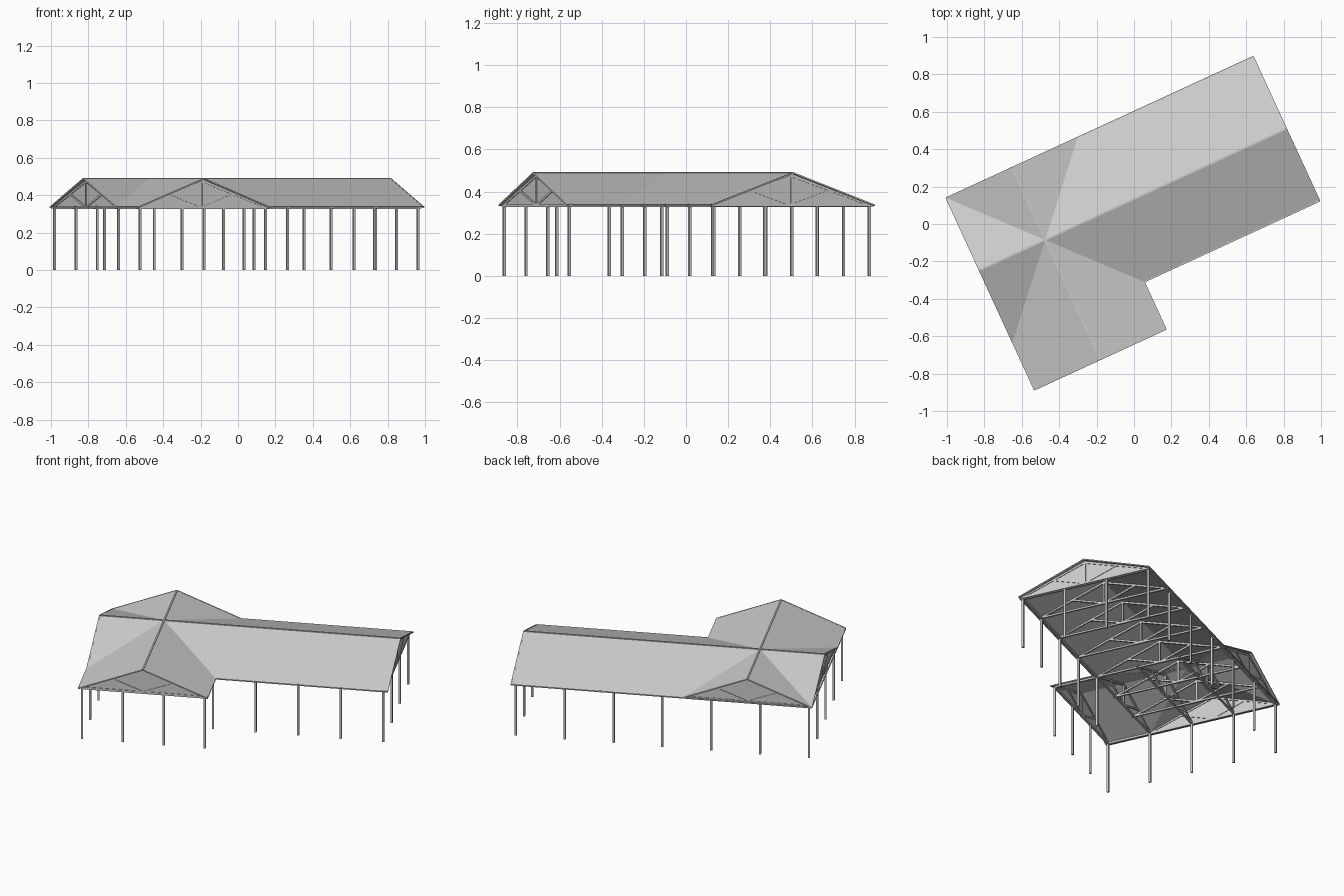
import bpy, bmesh, math
from mathutils import Vector, Matrix

if "Cube" in bpy.data.objects:
    bpy.data.objects.remove(bpy.data.objects["Cube"])

# Local plan frame: u along the main ridge, v across it, origin where ridges cross
ANG = math.atan2(0.755, 1.64)
FRAME = Matrix.Translation((-0.475, -0.085, 0)) @ Matrix.Rotation(ANG, 4, 'Z')
U1, V, W, VF = 1.42, 0.425, 0.387, 0.704   # main end, main half width, wing half width, wing front
EAVE, RIDGE, IN = 0.335, 0.488, 0.018      # heights and inset of the frame under the roof
RISE = RIDGE - EAVE


def finish(name, bm):
    bmesh.ops.recalc_face_normals(bm, faces=bm.faces)
    me = bpy.data.meshes.new(name)
    bm.to_mesh(me)
    bm.free()
    ob = bpy.data.objects.new(name, me)
    ob.matrix_world = FRAME
    bpy.context.collection.objects.link(ob)
    return ob


def bar(bm, a, b, w, d=None):
    """Square bar from a to b."""
    a, b = Vector(a), Vector(b)
    axis = b - a
    side = axis.cross(Vector((0, 0, 1)))
    side = side.normalized() if side.length > 1e-5 else Vector((1, 0, 0))
    up = side.cross(axis).normalized()
    m = Matrix((side * w, up * (d or w), axis)).transposed().to_4x4()
    m.translation = (a + b) / 2
    bmesh.ops.create_cube(bm, size=1, matrix=m)


def bars(name, segments, w):
    bm = bmesh.new()
    for a, b in segments:
        bar(bm, a, b, w)
    return finish(name, bm)


def truss(name, origin, across, half, w=0.011):
    """Triangular truss with king post and two diagonals."""
    o, x = Vector(origin), Vector(across) * half
    base, top = Vector((0, 0, EAVE)), Vector((0, 0, RIDGE - 0.008))
    drop = Vector((0, 0, -0.006))
    segs = [(o + base - x, o + base + x), (o + base, o + top)]
    for s in (-1, 1):
        segs.append((o + base + x * s * 0.97, o + top + drop))
        segs.append((o + base, o + (base + top) / 2 + x * s * 0.5))
    return bars(name, segs, w)


# Cross-gabled roof
pts = dict(o=(0, 0, 1), e=(U1, 0, 1), ne=(U1, V, 0), se=(U1, -V, 0), p1=(W, V, 0), p2=(-W, V, 0),
           p3=(-W, -V, 0), p4=(W, -V, 0), b=(0, V, 1), w=(-W, 0, 1), f=(0, -VF, 1),
           c3=(-W, -VF, 0), c4=(W, -VF, 0))
bm = bmesh.new()
vs = {k: bm.verts.new((u, v, EAVE + RISE * t)) for k, (u, v, t) in pts.items()}
for face in ("o e ne p1", "o p1 b", "o b p2", "o p2 w", "o w p3", "o p3 c3 f", "o f c4 p4", "o p4 se e"):
    bm.faces.new([vs[k] for k in face.split()])
roof = finish("roof", bm)
sol = roof.modifiers.new("thickness", 'SOLIDIFY')
sol.thickness, sol.offset = 0.005, 0

# Ridge caps
bars("ridge_caps", [((-W, 0, RIDGE), (U1, 0, RIDGE)), ((0, -VF, RIDGE), (0, V, RIDGE))], 0.009)

# Gable ends: wall panel with a truss half set into it
X, Y = (1, 0, 0), (0, 1, 0)
gables = (("east", (U1 - IN, 0, 0), Y, V), ("west", (-W + IN, 0, 0), Y, V),
          ("back", (0, V - IN, 0), X, W), ("front", (0, -VF + IN, 0), X, W))
for name, o, ax, half in gables:
    bm = bmesh.new()
    o3, a3 = Vector(o), Vector(ax) * half * 0.99
    z = Vector((0, 0, 1))
    bm.faces.new([bm.verts.new(p) for p in (o3 - a3 + z * EAVE, o3 + a3 + z * EAVE, o3 + z * (RIDGE - 0.003))])
    panel = finish(name + "_gable_panel", bm)
    m = panel.modifiers.new("thickness", 'SOLIDIFY')
    m.thickness, m.offset = 0.004, 0
    truss(name + "_gable_truss", o, ax, half)

# Inner trusses of the main hall and of the wing
for i in range(6):
    truss(f"hall_truss_{i + 1}", (1.14 - i * 0.2575, 0, 0), Y, V)
for i, v in enumerate((-0.41, -0.137, 0.137)):
    truss(f"wing_truss_{i + 1}", (0, v, 0), X, W)

# Eave beams and roof edge trim
a, b, c, d = -W + IN, U1 - IN - 0.008, V - 0.015, VF - IN
q = [(a, c), (b, c), (b, -c), (-a, -c), (-a, -d), (a, -d)]
bars("eave_beams", [((*q[i], EAVE - 0.003), (*q[(i + 1) % 6], EAVE - 0.003)) for i in range(6)], 0.012)
edge = "p2 ne se p4 c4 c3".split()
P = lambda k: (pts[k][0], pts[k][1], EAVE + RISE * pts[k][2])
trim = [("p2", "ne"), ("se", "p4"), ("p4", "c4"), ("c3", "p2"), ("ne", "e"), ("e", "se"),
        ("c3", "f"), ("f", "c4"), ("p2", "b"), ("b", "p1"), ("p2", "w"), ("w", "p3")]
bars("roof_edge_trim", [(P(i), P(j)) for i, j in trim], 0.007)

# Posts: evenly spaced along each side
sides = (((a, c), (b, c), 7), ((b, c), (b, -c), 4), ((b, -c), (-a, -c), 5),
         ((-a, -d), (a, -d), 4), ((a, -d), (a, c), 5))
spots = set()
for s, e, n in sides:
    for i in range(n):
        t = i / (n - 1)
        spots.add((round(s[0] + (e[0] - s[0]) * t, 4), round(s[1] + (e[1] - s[1]) * t, 4)))
for i, (u, v) in enumerate(sorted(spots)):
    bars(f"post_{i + 1}", [((u, v, 0), (u, v, EAVE))], 0.012)
